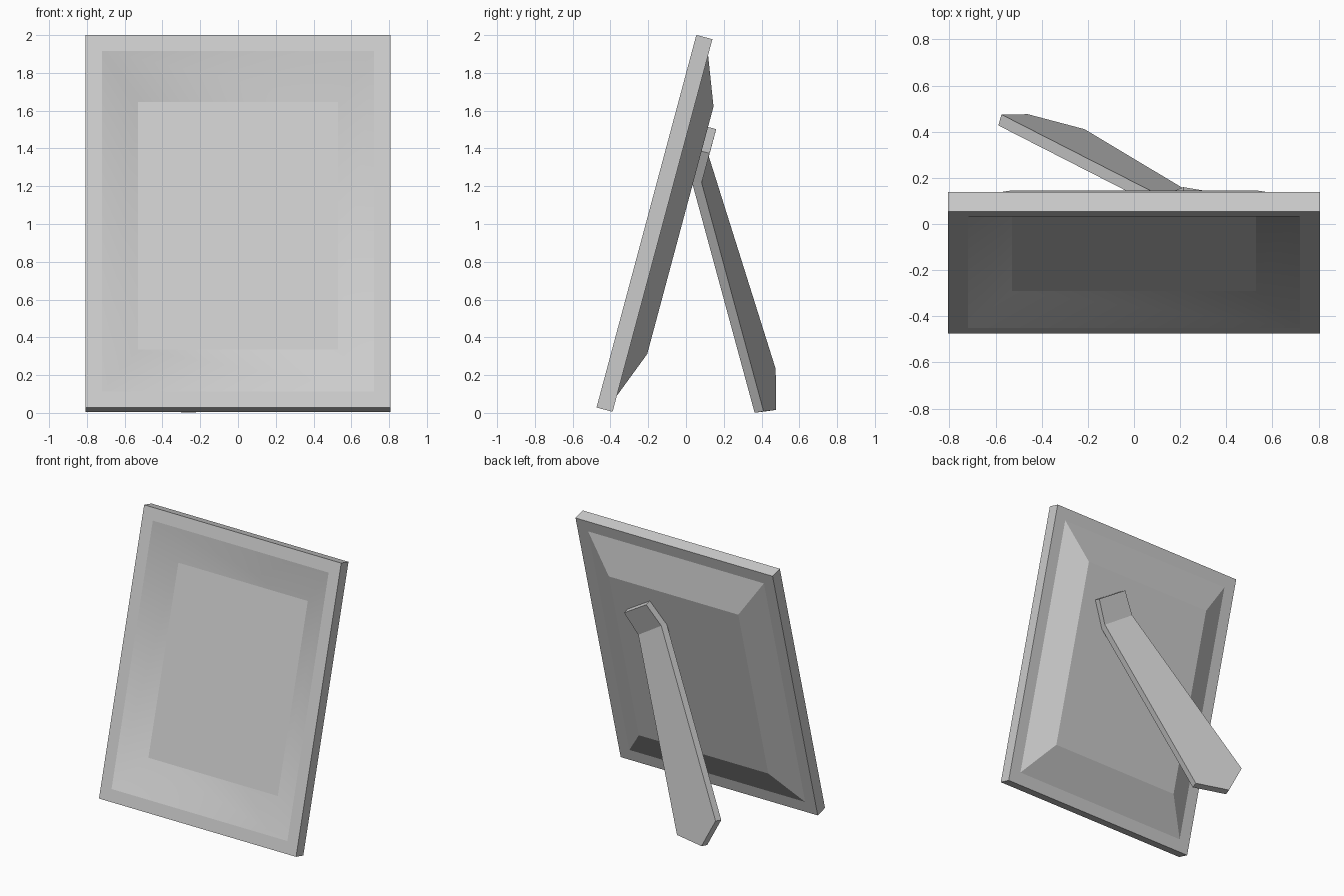
import bpy
import bmesh
import math

if "Cube" in bpy.data.objects:
    bpy.data.objects.remove(bpy.data.objects["Cube"])


def link_object(name, bm):
    mesh = bpy.data.meshes.new(name)
    bm.to_mesh(mesh)
    bm.free()
    obj = bpy.data.objects.new(name, mesh)
    bpy.context.collection.objects.link(obj)
    return obj


# Leaning display panel: concentric rectangles from the recessed front,
# around the rim, to the raised back (half width, half height, depth)
RINGS = [
    (0.53, 0.678, -0.368),   # recessed front field
    (0.72, 0.933, -0.465),   # front border, inner edge
    (0.807, 1.021, -0.465),  # front rim
    (0.807, 1.021, -0.377),  # back rim
    (0.72, 0.933, -0.377),   # back border, inner edge
    (0.53, 0.678, -0.279),   # raised back field
]
CENTRE = 0.926
bm = bmesh.new()
loops = []
for w, h, depth in RINGS:
    loops.append([bm.verts.new((sx * w, depth, CENTRE + sz * h))
                  for sx, sz in ((-1, -1), (1, -1), (1, 1), (-1, 1))])
bm.faces.new(loops[0])
bm.faces.new(loops[-1][::-1])
for k, (a, b) in enumerate(zip(loops, loops[1:])):
    for i in range(4):
        j = (i + 1) % 4
        face = bm.faces.new((a[i], b[i], b[j], a[j]))
        face.smooth = k == 0  # softly shaded recess slope
bmesh.ops.recalc_face_normals(bm, faces=bm.faces[:])
panel = link_object("display_panel", bm)
panel.rotation_euler.x = math.radians(-15)

# Rear support: mounting tab and leg, bent along the oblique hinge line
TAB_TOP = [(0.214, 0.160, 1.502), (0.419, 0.125, 1.374)]
HINGE = [(0.333, 0.083, 1.218), (0.118, 0.121, 1.357)]
FOOT = [(-0.214, 0.411, 0.008), (-0.46, 0.476, 0.016), (-0.575, 0.475, 0.232)]
bm = bmesh.new()
top, hinge, foot = [[bm.verts.new(p) for p in pts]
                    for pts in (TAB_TOP, HINGE, FOOT)]
bm.faces.new(top + hinge)
bm.faces.new(hinge[::-1] + foot)
leg = link_object("support_leg", bm)
solid = leg.modifiers.new("thickness", "SOLIDIFY")
solid.thickness = 0.05
solid.offset = -1
solid.use_even_offset = True
